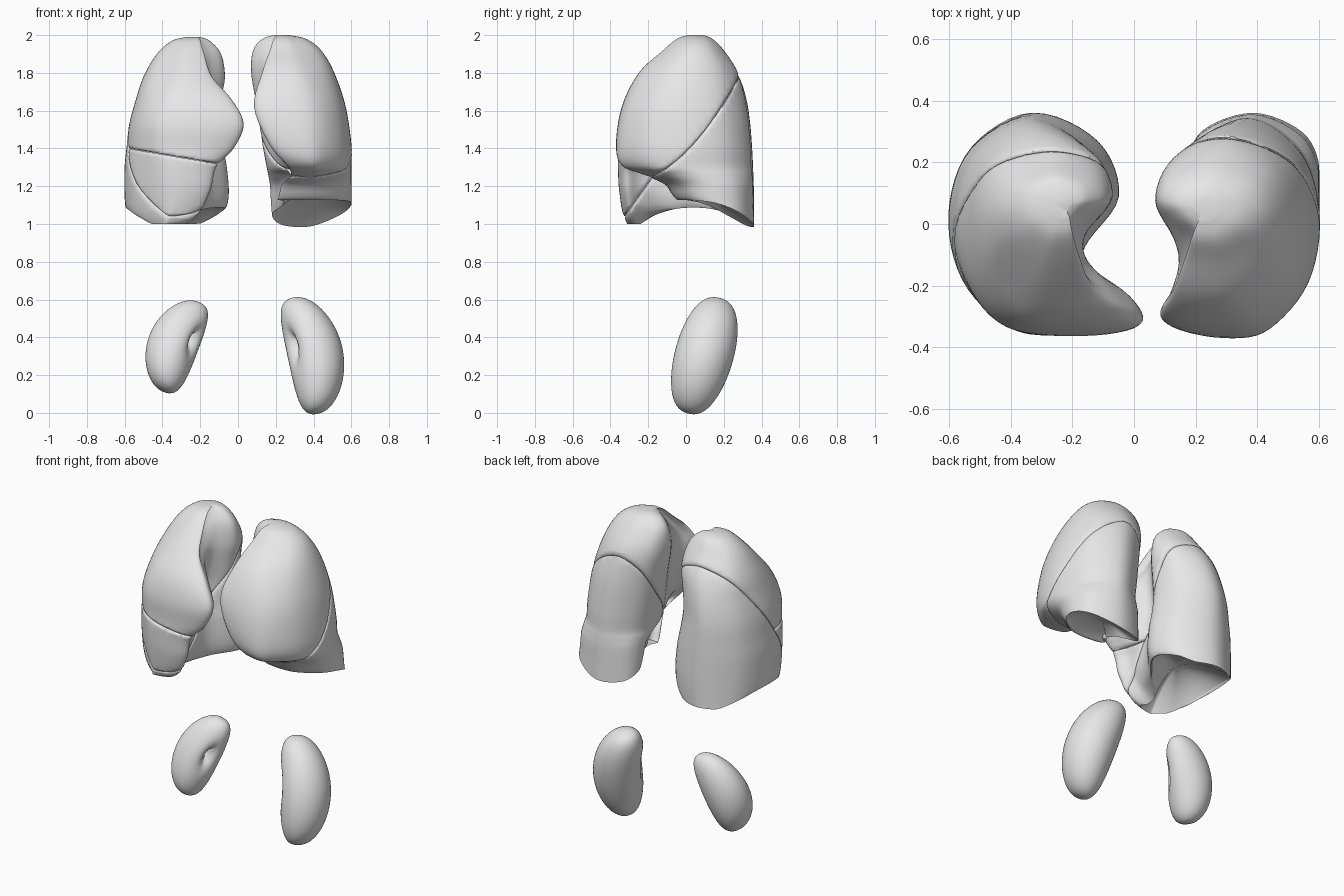
import bpy, bmesh, math
from mathutils import Vector, Matrix

if "Cube" in bpy.data.objects:
    bpy.data.objects.remove(bpy.data.objects["Cube"])

grey = bpy.data.materials.new("pale_grey")
grey.use_nodes = True
grey.diffuse_color = (0.8, 0.8, 0.8, 1)
grey.node_tree.nodes["Principled BSDF"].inputs["Base Color"].default_value = (0.8, 0.8, 0.8, 1)


def finish(bm, name, side):
    """Mirror to the wanted side, fix normals and make the object."""
    for v in bm.verts:
        v.co.x *= side
    bmesh.ops.recalc_face_normals(bm, faces=bm.faces)
    mesh = bpy.data.meshes.new(name)
    bm.to_mesh(mesh)
    bm.free()
    mesh.materials.append(grey)
    obj = bpy.data.objects.new(name, mesh)
    bpy.context.collection.objects.link(obj)
    bpy.ops.object.select_all(action='DESELECT')
    obj.select_set(True)
    bpy.context.view_layer.objects.active = obj
    bpy.ops.object.shade_smooth_by_angle(angle=math.radians(50))


def spline(points, steps, closed):
    """Catmull-Rom curve through tuples of any length."""
    n = len(points)
    pick = (lambda i: points[i % n]) if closed else (lambda i: points[min(max(i, 0), n - 1)])
    out = []
    for i in range(n if closed else n - 1):
        a, b, c, d = (Vector(pick(i + k)) for k in (-1, 0, 1, 2))
        for s in range(steps):
            t = s / steps
            out.append(b + (c - a) * t / 2 + (a * 2 - b * 5 + c * 4 - d) * t * t / 2
                       + (b * 3 - a - c * 3 + d) * t ** 3 / 2)
    if not closed:
        out.append(Vector(points[-1]))
    return out


def contour(L, M, T, F, B, notch):
    """Cross-section from lateral, medial, front tip, front and back limits."""
    w, d = L - M, B - F
    pts = [(L, F + .55 * d), (L - .08 * w, F + .25 * d), (L - .35 * w, F + .04 * d),
           (T * .7 + L * .3, F), (T, F + .05 * d), (T + .07 * w, F + .18 * d),
           (M + notch * w, F + .39 * d), (M, F + .62 * d), (M + .12 * w, F + .87 * d),
           (M + .5 * w, B), (M + .87 * w, F + .84 * d)]
    return spline(pts, 6, True)


def lung(rows, notch, rim, dome):
    """Loft the levels from the apex down, then close with a hollow base."""
    bm = bmesh.new()
    rings = []
    levels = spline(rows, 5, False)
    for i, (z, *box) in enumerate(levels):
        ring = contour(*box, notch)
        blend = max(0, (i - len(levels) + 6) / 5)
        rings.append([(p.x, p.y, z + (rim(p.x, p.y) - z) * blend) for p in ring])
    # base rings shrink to the middle and rise into a dome
    last = rings[-1]
    mid = sum((Vector(p) for p in last), Vector()) / len(last)
    for r in (.97, .9, .75, .55, .3, .1):
        rings.append([(mid.x + (x - mid.x) * r, mid.y + (y - mid.y) * r,
                       mid.z + (z - mid.z) * r + dome * (1 - r * r)) for x, y, z in last])
    grid = [[bm.verts.new(p) for p in ring] for ring in rings]
    n = len(last)
    for a, b in zip(grid, grid[1:]):
        for i in range(n):
            bm.faces.new((a[i], a[(i + 1) % n], b[(i + 1) % n], b[i]))
    bm.faces.new(grid[0])
    bm.faces.new(grid[-1])
    return bm


def keep_side(bm, point, normal, bow=0):
    """Keep the part behind a bowed fissure, with a softened, closed rim."""
    point, normal = Vector(point), Vector(normal).normalized()
    for v in bm.verts:
        v.co.z -= bow * v.co.y ** 2
    for offset, clear in ((.001, True), (.007, False), (.02, False)):
        bmesh.ops.bisect_plane(bm, geom=bm.verts[:] + bm.edges[:] + bm.faces[:], dist=1e-5,
                               plane_co=point - normal * offset, plane_no=normal, clear_outer=clear)
    bm.normal_update()
    moves = []
    for v in bm.verts:
        depth = (point - v.co).dot(normal)
        if depth < .009:
            out = v.normal - normal * v.normal.dot(normal)
            if out.length > .2:
                moves.append((v, out.normalized() * (.010 if depth < .004 else .003)))
    for v, m in moves:
        v.co -= m
    bmesh.ops.holes_fill(bm, edges=[e for e in bm.edges if e.is_boundary], sides=0)
    for v in bm.verts:
        v.co.z += bow * v.co.y ** 2
    return bm


# Left lung: level rows are z, lateral, medial, tip, front, back
left_rows = [(2.0, .27, .19, .21, .01, .09), (1.98, .36, .13, .19, -.05, .14),
             (1.92, .44, .08, .17, -.12, .20), (1.80, .51, .07, .13, -.25, .275),
             (1.62, .57, .10, .09, -.34, .32), (1.42, .60, .13, .17, -.37, .34),
             (1.31, .60, .15, .26, -.34, .345), (1.26, .60, .16, .28, -.22, .35),
             (1.20, .60, .17, .23, -.10, .355), (1.10, .60, .18, .21, -.03, .36)]
left_rim = lambda x, y: 1.13 - .8 * y * y - .5 * max(y, 0) * (.6 - x)
left_cut, left_up = (.3, 0, 1.38), Vector((0, -.99, 1))
for name, direction in (("left_upper_lobe", -left_up), ("left_lower_lobe", left_up)):
    finish(keep_side(lung(left_rows, .13, left_rim, .07), left_cut, direction, 1.57), name, 1)

# Right lung, with a front tongue that reaches over the midline
right_rows = [(1.99, .27, .20, .21, .02, .10), (1.97, .35, .15, .2, -.04, .15),
              (1.90, .43, .09, .18, -.12, .20), (1.78, .50, .07, .14, -.23, .28),
              (1.66, .54, .09, .04, -.32, .32), (1.53, .575, .10, -.02, -.36, .34),
              (1.40, .59, .08, .03, -.36, .35), (1.30, .60, .06, .12, -.36, .355),
              (1.15, .60, .05, .16, -.35, .36), (1.03, .59, .08, .28, -.31, .36)]
right_rim = lambda x, y: 1.0 + .1 * max(0, 1 - ((y - .04) / .28) ** 2)
oblique, front_up = (.3, 0, 1.5), Vector((0, -1.43, 1))
level, level_up = (.58, 0, 1.4), Vector((-.17, 0, 1))
right_lobes = {"right_lower_lobe": [(oblique, front_up)],
               "right_upper_lobe": [(oblique, -front_up), (level, -level_up)],
               "right_middle_lobe": [(oblique, -front_up), (level, level_up)]}
for name, cuts in right_lobes.items():
    bm = lung(right_rows, .2, right_rim, .14)
    for point, direction in cuts:
        keep_side(bm, point, direction)
    finish(bm, name, -1)


def kidney(name, side, low, high, width, depth, bend, taper):
    """Bean bent towards the midline, with a hollow on its inner front."""
    low, high = Vector(low), Vector(high)
    axis = (high - low).normalized()
    half = (high - low).length / 2
    across = (Vector((1, 0, 0)) - axis * axis.x).normalized()
    turn = Matrix((across, axis.cross(across), axis)).transposed()
    hollow = Vector((-.84, -.52, .15)).normalized()
    bm = bmesh.new()
    bmesh.ops.create_uvsphere(bm, u_segments=48, v_segments=32, radius=1)
    for v in bm.verts:
        p = v.co.copy()
        dist = (p - hollow).length
        pull = .25 * math.exp(-(dist / .32) ** 2) + .35 * math.exp(-(dist / .16) ** 2)
        round_off = 1 - p.z ** 2
        size = (1 - pull) * max(.01, round_off) ** -.1
        v.co = (low + high) / 2 + turn @ Vector((p.x * width * size + bend * round_off,
                                               p.y * depth * size * (1 - taper * p.z), p.z * half))
    finish(bm, name, side)


kidney("left_kidney", 1, (.42, .01, 0), (.29, .18, .605), .147, .155, .055, 0)
kidney("right_kidney", -1, (.39, .02, .115), (.21, .15, .585), .135, .125, .045, .2)
